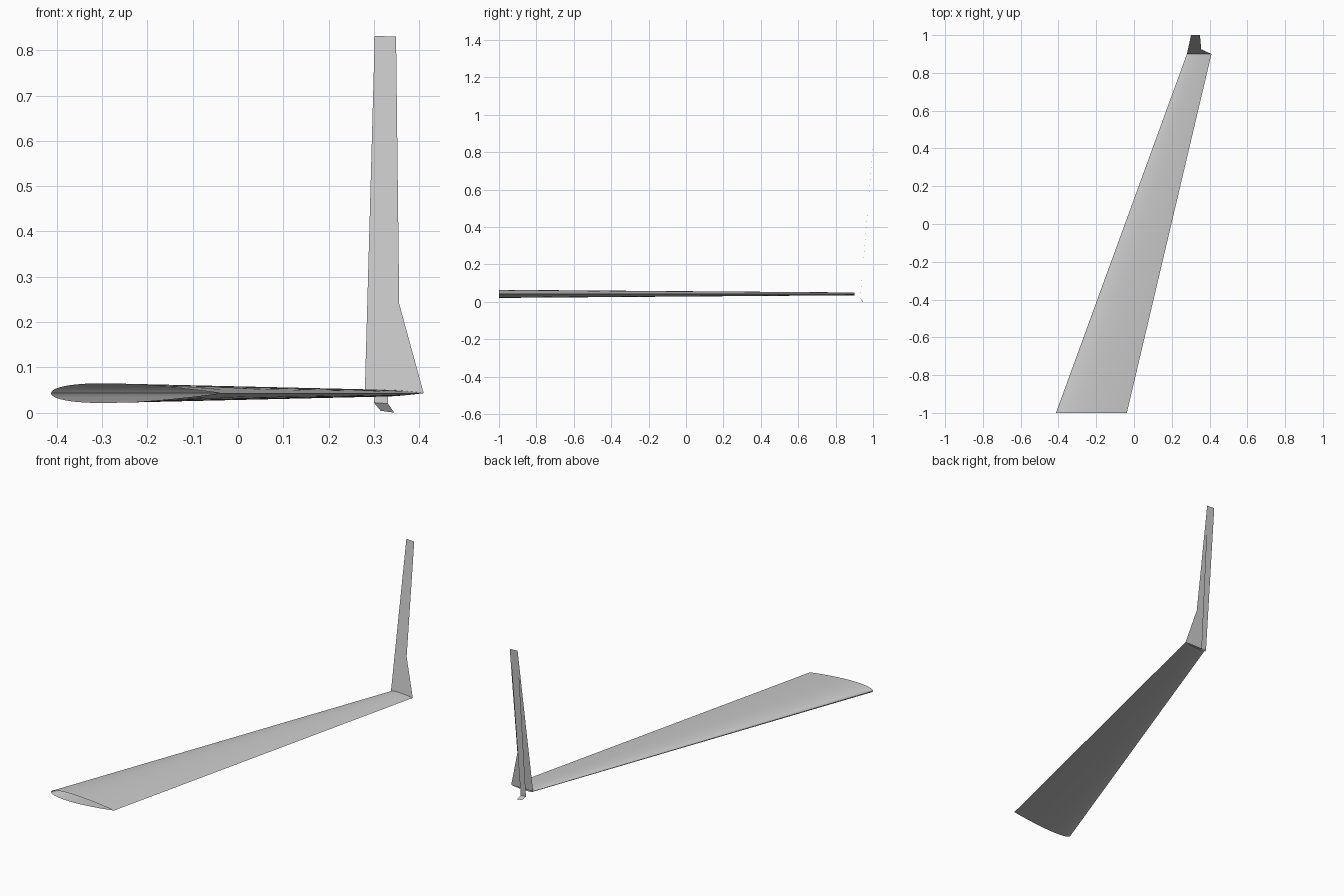
import bpy
import math

cube = bpy.data.objects.get("Cube")
if cube:
    bpy.data.objects.remove(cube, do_unlink=True)

grey = bpy.data.materials.new("light grey")
grey.use_nodes = True
colour = (0.6, 0.6, 0.6, 1)
grey.diffuse_color = colour
grey.node_tree.nodes["Principled BSDF"].inputs["Base Color"].default_value = colour

MID = 0.043    # height of the chord plane
STEPS = 20     # points along each airfoil side


def make_part(name, verts, faces, smooth=False):
    mesh = bpy.data.meshes.new(name)
    mesh.from_pydata(verts, [], faces)
    mesh.materials.append(grey)
    part = bpy.data.objects.new(name, mesh)
    bpy.context.collection.objects.link(part)
    if smooth:
        bpy.ops.object.select_all(action="DESELECT")
        part.select_set(True)
        bpy.context.view_layer.objects.active = part
        bpy.ops.object.shade_smooth_by_angle(angle=math.radians(40))
    return part


def airfoil(lead, chord, y):
    """Symmetric section, from trailing edge over the top and back below."""
    ring = []
    for i in range(2 * STEPS):
        a = math.pi * i / STEPS
        t = (1 + math.cos(a)) / 2
        half = 0.58 * (0.2969 * math.sqrt(t) - 0.126 * t - 0.3516 * t**2
                       + 0.2843 * t**3 - 0.1036 * t**4)
        side = 1 if i < STEPS else -1
        ring.append((lead + chord * t, y, MID + side * chord * half))
    return ring


# Tapered swept wing, a hollow skin open at both ends
root = airfoil(-0.413, 0.375, -1)
tip = airfoil(0.28, 0.13, 0.9)
n = len(root)
skin = [(i, (i + 1) % n, n + (i + 1) % n, n + i) for i in range(n)]
make_part("wing", root + tip, skin, smooth=True)


def winglet_point(x, z):
    return (x, 0.9 + 0.1 * (z - MID) / (0.832 - MID), z)


# Thin upright winglet leaning outward, with a kinked trailing edge
outline = [(0.28, MID), (0.41, MID), (0.356, 0.24), (0.349, 0.83), (0.302, 0.832)]
make_part("winglet", [winglet_point(x, z) for x, z in outline], [range(5)])

# Narrow strip behind the winglet, ending in a small bent foot
make_part("winglet_strip_and_foot",
          [(0.302, 1, 0.832), (0.345, 1, 0.83),
           (0.331, 0.932, 0.02), (0.3, 0.932, 0.022),
           (0.345, 0.945, 0), (0.315, 0.945, 0.004)],
          [(0, 1, 2, 3), (3, 2, 4, 5)])
